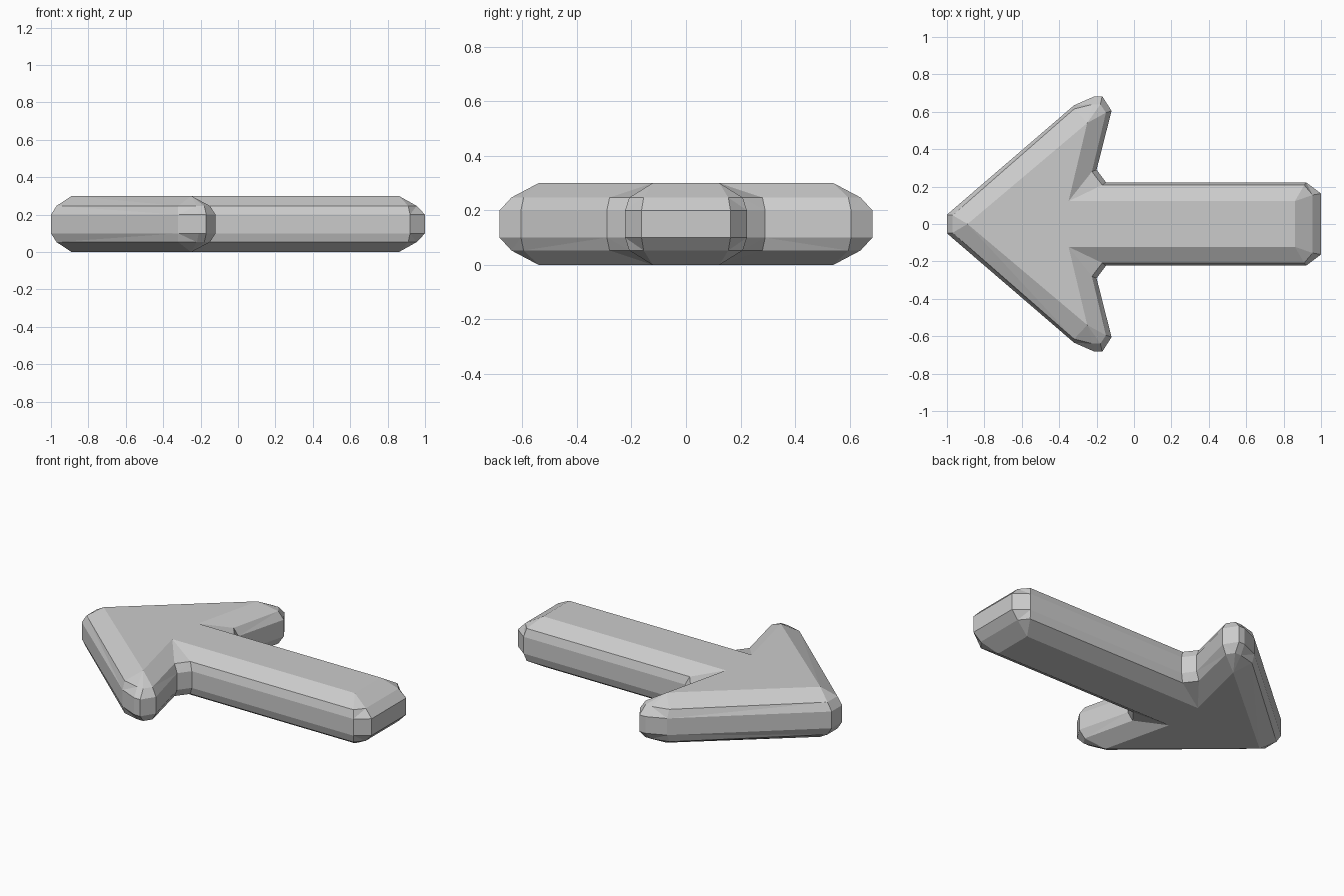
import bpy
import bmesh

cube = bpy.data.objects.get("Cube")
if cube:
    bpy.data.objects.remove(cube, do_unlink=True)

# Half outlines from the head tip round to the shaft end
OUTER = [(-1, .05), (-.32, .635), (-.21, .683), (-.17, .683), (-.12, .605),
         (-.20, .29), (-.15, .223), (.92, .223), (1, .163)]
MIDDLE = [(-.97, .047), (-.32, .615), (-.22, .64), (-.18, .64), (-.15, .595),
          (-.225, .28), (-.17, .208), (.91, .208), (.955, .155)]
TIP, WING, NOTCH, END = (-.89, 0), (-.25, .54), (-.35, .122), (.86, .122)
FLAT = [TIP, WING, WING, WING, WING, NOTCH, NOTCH, END, END]

# Rounded edge: outline used at each height
LEVELS = [(FLAT, 0), (MIDDLE, .053), (OUTER, .1),
          (OUTER, .2), (MIDDLE, .247), (FLAT, .3)]


def ring(bm, half, z):
    """Mirror a half outline in y and place it at height z."""
    full = half + [(x, -y) for x, y in reversed(half)]
    return [bm.verts.new((x, y, z)) for x, y in full]


bm = bmesh.new()
rings = [ring(bm, half, z) for half, z in LEVELS]

# Skin between neighbouring rings
for low, high in zip(rings, rings[1:]):
    n = len(low)
    for i in range(n):
        j = (i + 1) % n
        bm.faces.new((low[i], low[j], high[j], high[i]))

# Flat top and bottom
bm.faces.new(rings[-1])
bm.faces.new(list(reversed(rings[0])))

bmesh.ops.remove_doubles(bm, verts=bm.verts, dist=.0005)
bmesh.ops.triangulate(bm, faces=bm.faces)
bmesh.ops.recalc_face_normals(bm, faces=bm.faces)

mesh = bpy.data.meshes.new("arrow")
bm.to_mesh(mesh)
bm.free()
arrow = bpy.data.objects.new("arrow", mesh)
bpy.context.collection.objects.link(arrow)

# Plain grey surface
grey = bpy.data.materials.new("light grey")
grey.use_nodes = True
colour = (.6, .6, .6, 1)
grey.diffuse_color = colour
grey.node_tree.nodes["Principled BSDF"].inputs["Base Color"].default_value = colour
mesh.materials.append(grey)
